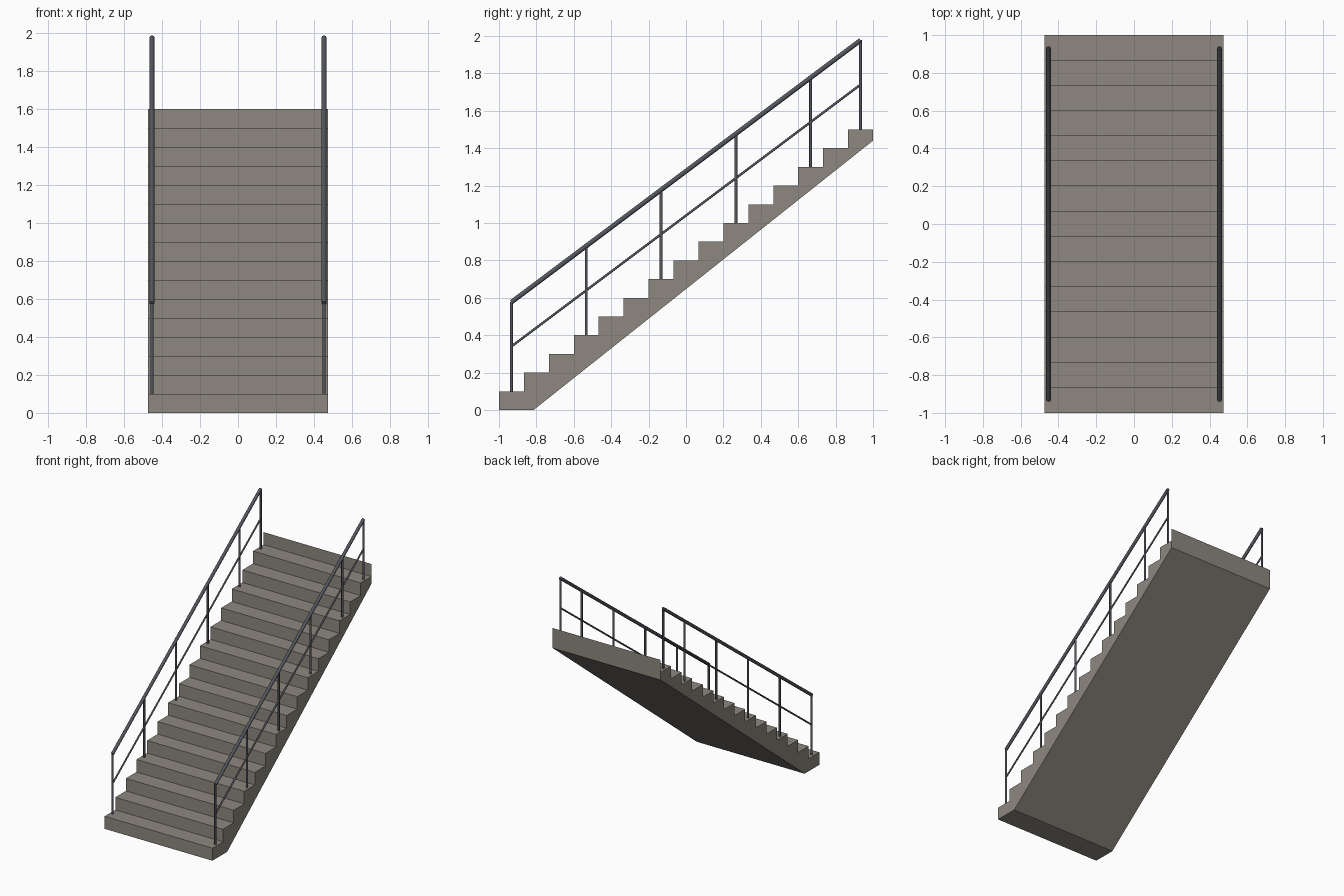
import bpy, bmesh
from mathutils import Vector

cube = bpy.data.objects.get("Cube")
if cube:
    bpy.data.objects.remove(cube)

STEPS, RISE, HALF_W = 15, 0.1, 0.475
GOING = 2 / STEPS
RAIL_X = 0.453


def material(name, rgb):
    m = bpy.data.materials.new(name)
    m.use_nodes = True
    m.diffuse_color = (*rgb, 1)
    m.node_tree.nodes["Principled BSDF"].inputs["Base Color"].default_value = (*rgb, 1)
    return m


concrete = material("warm grey concrete", (0.27, 0.25, 0.215))
steel = material("dark grey steel", (0.09, 0.095, 0.115))


def mesh_object(name, bm, mat):
    mesh = bpy.data.meshes.new(name)
    bm.to_mesh(mesh)
    bm.free()
    mesh.materials.append(mat)
    obj = bpy.data.objects.new(name, mesh)
    bpy.context.collection.objects.link(obj)
    return obj


def rod(name, start, end, radius):
    """Round bar between two points."""
    start, end = Vector(start), Vector(end)
    axis = end - start
    bm = bmesh.new()
    bmesh.ops.create_cone(bm, cap_ends=True, segments=12, radius1=radius,
                          radius2=radius, depth=axis.length)
    for f in bm.faces:
        f.smooth = len(f.verts) == 4
    obj = mesh_object(name, bm, steel)
    obj.rotation_mode = 'QUATERNION'
    obj.rotation_quaternion = axis.to_track_quat('Z', 'Y')
    obj.location = (start + end) / 2


# Stair flight: stepped side profile with sloping soffit, extruded across
profile = [(-1, 0)]
for i in range(STEPS):
    profile += [(-1 + i * GOING, (i + 1) * RISE), (-1 + (i + 1) * GOING, (i + 1) * RISE)]
profile += [(1, 1.44), (-0.815, 0)]
bm = bmesh.new()
side = bm.faces.new([bm.verts.new((-HALF_W, y, z)) for y, z in profile])
ext = bmesh.ops.extrude_face_region(bm, geom=[side])
bmesh.ops.translate(bm, vec=(2 * HALF_W, 0, 0),
                    verts=[v for v in ext["geom"] if isinstance(v, bmesh.types.BMVert)])
bmesh.ops.recalc_face_normals(bm, faces=bm.faces)
mesh_object("stair_flight", bm, concrete)

# Last riser: thin upright sheet at the head of the flight
bm = bmesh.new()
top = STEPS * RISE
bm.faces.new([bm.verts.new(p) for p in (
    (-HALF_W, 1, top), (HALF_W, 1, top), (HALF_W, 1, top + RISE), (-HALF_W, 1, top + RISE))])
mesh_object("top_riser", bm, concrete)


# Railings on both sides
def tread(i):
    return -1 + (i + 0.5) * GOING, (i + 1) * RISE


for label, x in (("left", RAIL_X), ("right", -RAIL_X)):
    for n, i in enumerate((0, 3, 6, 9, 12, 14)):
        y, z = tread(i)
        rod(f"{label}_post_{n + 1}", (x, y, z), (x, y, z + 0.477), 0.008)
    (y0, z0), (y1, z1) = tread(0), tread(STEPS - 1)
    for name, height, radius in (("handrail", 0.477, 0.0125), ("mid_rail", 0.24, 0.0065)):
        rod(f"{label}_{name}", (x, y0, z0 + height), (x, y1, z1 + height), radius)
